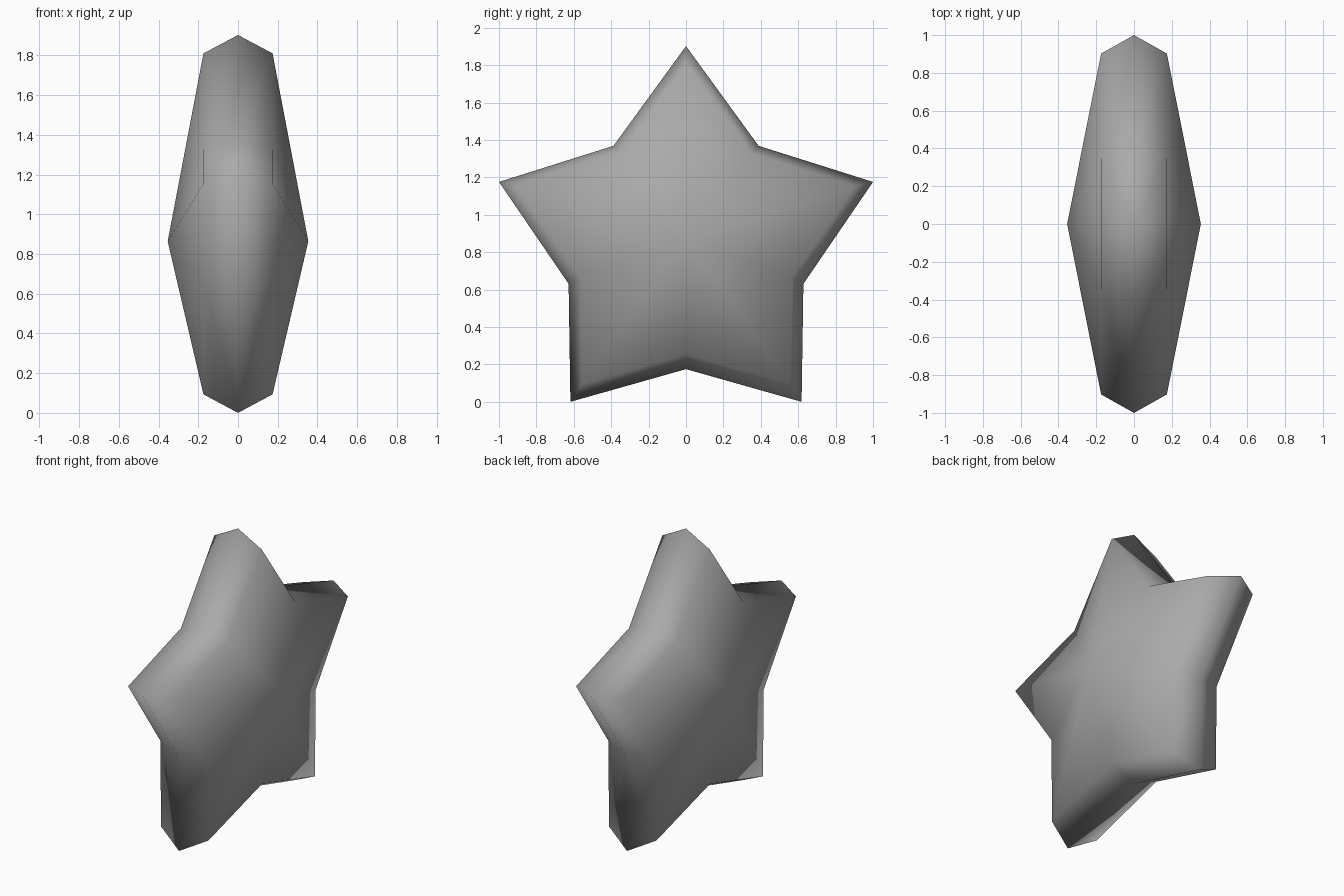
import bpy, bmesh
from math import sin, cos, pi

if "Cube" in bpy.data.objects:
    bpy.data.objects.remove(bpy.data.objects["Cube"], do_unlink=True)

ARMS = 5

# Single grey material
grey = bpy.data.materials.new("stone_grey")
grey.use_nodes = True
colour = (0.4, 0.4, 0.4, 1)
grey.diffuse_color = colour
grey.node_tree.nodes["Principled BSDF"].inputs["Base Color"].default_value = colour


def star_ring(bm, x, tip_r, notch_r, tip_z, notch_z):
    """Star outline in the YZ plane, tips and notches alternating."""
    ring = []
    for i in range(2 * ARMS):
        a = pi * i / ARMS
        r, z = (notch_r, notch_z) if i % 2 else (tip_r, tip_z)
        ring.append(bm.verts.new((x, r * sin(a), z + r * cos(a))))
    return ring


bm = bmesh.new()

# Widest outline in the middle, then a bevelled rim and a shallow peak per side
middle = star_ring(bm, 0, 1.0515, 0.66, 0.851, 0.835)
for side in (-1, 1):
    rim = star_ring(bm, side * 0.174, 0.949, 0.594, 0.861, 0.848)
    peak = bm.verts.new((side * 0.354, 0, 0.864))
    for i in range(2 * ARMS):
        j = (i + 1) % (2 * ARMS)
        bm.faces.new((middle[i], middle[j], rim[j], rim[i]))
        bm.faces.new((rim[i], rim[j], peak))

bmesh.ops.recalc_face_normals(bm, faces=bm.faces)
for face in bm.faces:
    face.smooth = True

mesh = bpy.data.meshes.new("star")
bm.to_mesh(mesh)
bm.free()
mesh.materials.append(grey)
star = bpy.data.objects.new("star", mesh)
bpy.context.collection.objects.link(star)
